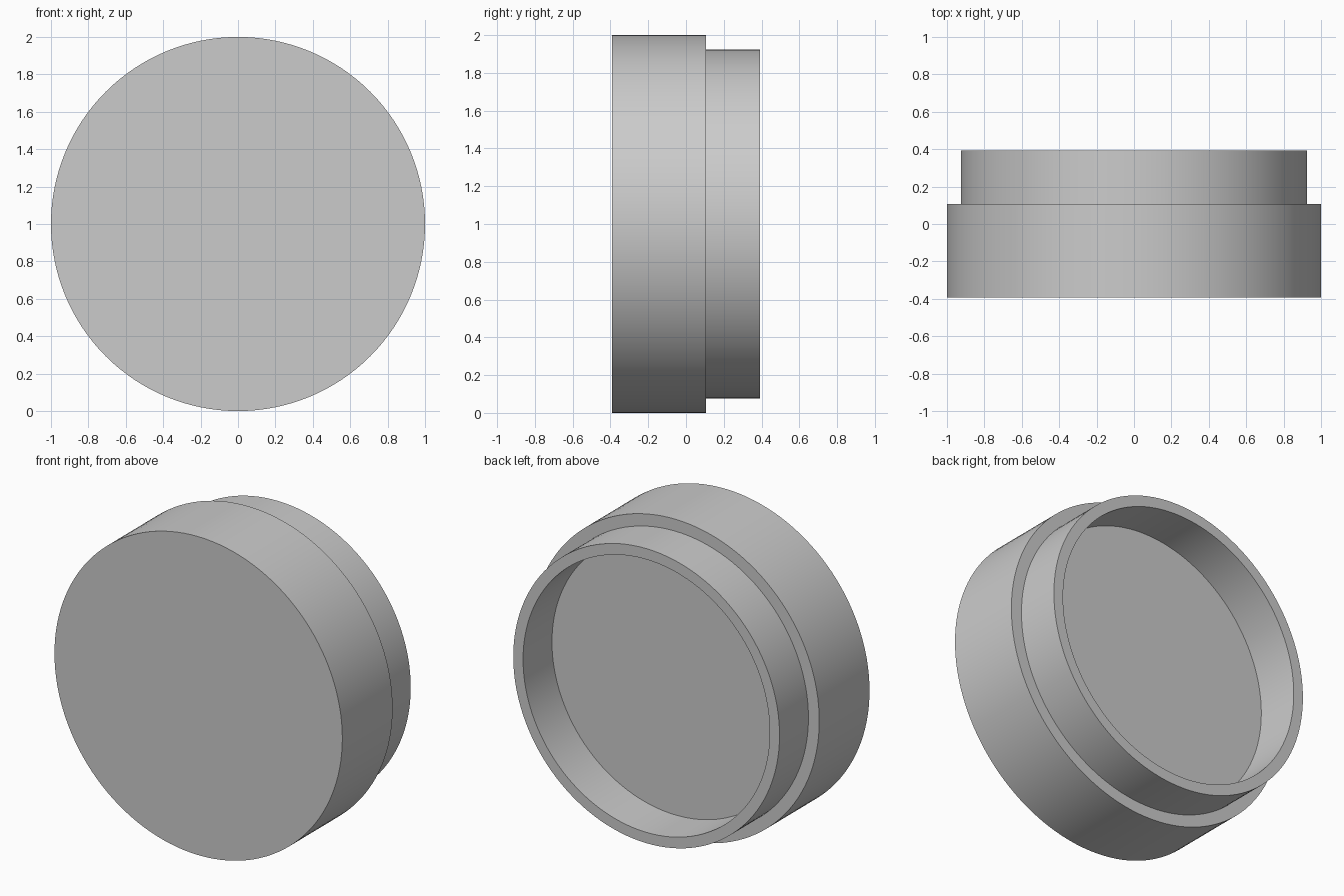
import bpy
import bmesh
import math
from mathutils import Matrix, Vector

default_cube = bpy.data.objects.get("Cube")
if default_cube:
    bpy.data.objects.remove(default_cube, do_unlink=True)

SEGMENTS = 128
BODY_RADIUS, NECK_RADIUS, BORE_RADIUS = 1.0, 0.925, 0.857
FRONT, SHOULDER, BACK = -0.393, 0.106, 0.393

# Plain grey material
grey = bpy.data.materials.new("light grey")
grey.use_nodes = True
colour = (0.6, 0.6, 0.6, 1)
grey.diffuse_color = colour
grey.node_tree.nodes["Principled BSDF"].inputs["Base Color"].default_value = colour

# Stepped profile as (radius, y): front disc, body wall, shoulder, neck, rim, recess, floor
profile = [
    (BODY_RADIUS, FRONT),
    (BODY_RADIUS, SHOULDER),
    (NECK_RADIUS, SHOULDER),
    (NECK_RADIUS, BACK),
    (BORE_RADIUS, BACK),
    (BORE_RADIUS, SHOULDER),
]

# One ring of vertices per profile point, bridged into walls and capped at both ends
bm = bmesh.new()
rings = []
for radius, y in profile:
    start = Vector((radius, y, 0))
    rings.append([
        bm.verts.new(Matrix.Rotation(math.tau * i / SEGMENTS, 3, "Y") @ start)
        for i in range(SEGMENTS)
    ])
for a, b in zip(rings, rings[1:]):
    for i in range(SEGMENTS):
        j = (i + 1) % SEGMENTS
        bm.faces.new((a[i], a[j], b[j], b[i]))
bm.faces.new(rings[0])
bm.faces.new(rings[-1])
bmesh.ops.recalc_face_normals(bm, faces=bm.faces)

mesh = bpy.data.meshes.new("stepped_cap")
bm.to_mesh(mesh)
bm.free()
mesh.materials.append(grey)
cap = bpy.data.objects.new("stepped_cap", mesh)
cap.location.z = BODY_RADIUS
bpy.context.collection.objects.link(cap)

# Smooth walls with crisp edges
bpy.ops.object.select_all(action="DESELECT")
cap.select_set(True)
bpy.context.view_layer.objects.active = cap
bpy.ops.object.shade_smooth_by_angle(angle=math.radians(30))
